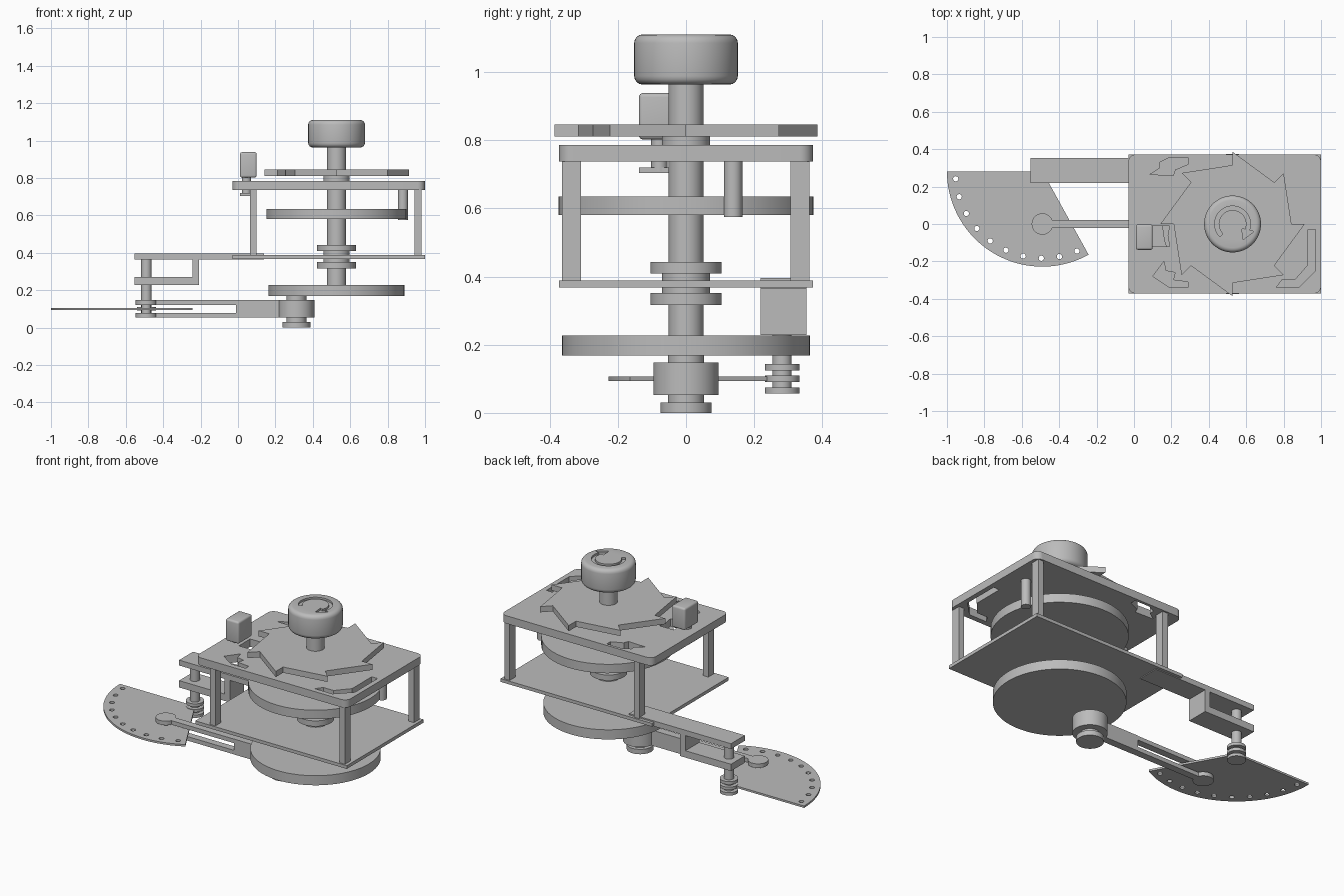
import bpy, bmesh
from math import sin, cos, pi, radians

cube = bpy.data.objects.get("Cube")
if cube:
    bpy.data.objects.remove(cube, do_unlink=True)

grey = bpy.data.materials.new("plain grey")
grey.use_nodes = True
GREY = (0.5, 0.5, 0.5, 1)
grey.diffuse_color = GREY
grey.node_tree.nodes["Principled BSDF"].inputs["Base Color"].default_value = GREY
parts = []


def prism(name, outline, z0, z1):
    """Extrude a flat outline from z0 to z1."""
    bm = bmesh.new()
    face = bm.faces.new([bm.verts.new((x, y, z0)) for x, y in outline])
    top = bmesh.ops.extrude_face_region(bm, geom=[face])["geom"]
    for v in top:
        if isinstance(v, bmesh.types.BMVert):
            v.co.z = z1
    bmesh.ops.recalc_face_normals(bm, faces=bm.faces)
    mesh = bpy.data.meshes.new(name)
    bm.to_mesh(mesh)
    bm.free()
    mesh.materials.append(grey)
    obj = bpy.data.objects.new(name, mesh)
    bpy.context.collection.objects.link(obj)
    parts.append(obj)
    return obj


def box(name, x0, x1, y0, y1, z0, z1):
    return prism(name, [(x0, y0), (x1, y0), (x1, y1), (x0, y1)], z0, z1)


def arc(x, y, r, a0, a1, n):
    return [(x + r * cos(radians(a0 + (a1 - a0) * i / n)),
             y + r * sin(radians(a0 + (a1 - a0) * i / n))) for i in range(n + 1)]


def disc(name, x, y, r, z0, z1, n=64):
    return prism(name, arc(x, y, r, 0, 360, n)[:-1], z0, z1)


def apply(obj, mod):
    bpy.context.view_layer.objects.active = obj
    with bpy.context.temp_override(object=obj, active_object=obj):
        bpy.ops.object.modifier_apply(modifier=mod.name)


def cut(obj, cutter):
    mod = obj.modifiers.new("cut", "BOOLEAN")
    mod.operation, mod.solver, mod.object = "DIFFERENCE", "EXACT", cutter
    apply(obj, mod)
    parts.remove(cutter)
    bpy.data.objects.remove(cutter, do_unlink=True)


def bevel(obj, width):
    mod = obj.modifiers.new("round", "BEVEL")
    mod.width, mod.segments, mod.limit_method = width, 4, "ANGLE"
    apply(obj, mod)


CX = 0.527                      # main shaft axis
X0, X1, Y = -0.03, 1.0, 0.372   # frame size

# Frame: two plates and four posts
r = 0.04
corners = [(X1 - r, Y - r, 0), (X0 + r, Y - r, 90), (X0 + r, r - Y, 180), (X1 - r, r - Y, 270)]
top_plate = prism("top_plate", [p for x, y, a in corners for p in arc(x, y, r, a, a + 90, 8)],
                  0.737, 0.785)
windows = [
    [(.14, .33), (.19, .355), (.29, .355), (.29, .32), (.22, .29), (.21, .26), (.085, .265), (.14, .30)],
    [(.10, -.28), (.16, -.2), (.17, -.25), (.22, -.26), (.21, -.30), (.29, -.31), (.29, -.34), (.19, -.34)],
    [(.93, -.03), (.97, -.03), (.97, -.25), (.88, -.34), (.76, -.34), (.79, -.3), (.86, -.3), (.93, -.22)],
    [(.09, -.01), (.19, -.01), (.18, -.06), (.19, -.12), (.09, -.12)],
]
for w in windows:
    cut(top_plate, prism("window_cutter", w, 0.7, 0.8))
box("bottom_plate", X0, X1, -Y, Y, 0.368, 0.388)
for side, px in (("left", 0.945), ("right", 0.064)):
    for end, py in (("front", -0.363), ("back", 0.307)):
        box(f"{end}_{side}_post", px, px + 0.036, py, py + 0.055, 0.388, 0.737)

# Main shaft with collars and flywheel
disc("main_shaft", CX, 0, 0.051, 0.2, 0.98)
for name, rad, z0, z1 in (("ratchet_collar", 0.07, 0.785, 0.811),
                          ("upper_collar", 0.104, 0.409, 0.443),
                          ("upper_bush", 0.07, 0.388, 0.409),
                          ("lower_bush", 0.07, 0.352, 0.368),
                          ("lower_collar", 0.104, 0.317, 0.352),
                          ("flywheel", 0.363, 0.168, 0.227)):
    disc(name, CX, 0, rad, z0, z1, 96)

# Knob with a turning arrow sunk into its top
knob = disc("knob", CX, 0, 0.152, 0.963, 1.11)
bevel(knob, 0.025)
cut(knob, prism("arrow_cutter", arc(CX, 0, 0.096, -25, 225, 32) + arc(CX, 0, 0.074, 225, -25, 32),
                1.098, 1.13))
cut(knob, prism("arrow_tip_cutter", [(CX + 0.115, -0.04), (CX + 0.05, -0.025), (CX + 0.055, -0.085)],
                1.098, 1.13))

# Ratchet wheel with eight saw teeth
teeth = []
for i in range(8):
    a = radians(90 - 45 * i)
    teeth += [(CX + rad * cos(a), rad * sin(a)) for rad in (0.315, 0.386)]
prism("ratchet_wheel", teeth, 0.811, 0.846)

# Spiral spring: inner coils growing into one full outer turn, with its anchor
outer, inner = [], []
STEPS, TURNS, END = 240, 4, radians(21)
for i in range(STEPS + 1):
    t = i / STEPS
    a = END - 2 * pi * TURNS * (1 - t)
    rad = min(0.362, 0.055 + 0.307 * t * TURNS / (TURNS - 1))
    for side, half in ((outer, 0.013), (inner, -0.013)):
        side.append((CX + (rad + half) * cos(a), (rad + half) * sin(a)))
prism("spiral_spring", outer + inner[::-1], 0.58, 0.635)
disc("spring_anchor", 0.882, 0.138, 0.027, 0.575, 0.737, 32)

# Pawl block with its stem and foot
block = box("pawl_block", 0.01, 0.1, -0.138, -0.003, 0.802, 0.938)
bevel(block, 0.012)
disc("pawl_stem", 0.045, -0.078, 0.024, 0.71, 0.81, 32)
box("pawl_foot", 0.01, 0.068, -0.138, -0.045, 0.704, 0.72)

# Crank pin under the flywheel
for name, rad, z0, z1 in (("crank_neck", 0.053, 0.02, 0.168),
                          ("crank_roller", 0.096, 0.053, 0.148),
                          ("crank_cap", 0.075, 0.0, 0.03)):
    disc(name, 0.312, 0, rad, z0, z1)

# Forked connecting rod
PX, PY = -0.49, 0.282
box("rod_root", -0.01, 0.25, -0.023, 0.023, 0.053, 0.148)
for name, z0, z1 in (("upper", 0.122, 0.147), ("lower", 0.053, 0.078)):
    box(f"{name}_rod", PX, 0.0, -0.022, 0.022, z0, z1)
    disc(f"{name}_rod_eye", PX, 0, 0.057, z0, z1, 48)
disc("rod_pin", PX, 0, 0.025, 0.06, 0.14, 32)

# Swinging sector with a row of holes
sector = prism("sector_plate", [(PX, PY)] + arc(PX, PY, 0.51, 180, 299, 64), 0.094, 0.106)
for i in range(10):
    hx, hy = arc(PX, PY, 0.465, 185, 293.4, 9)[i]
    cut(sector, disc("hole_cutter", hx, hy, 0.014, 0.05, 0.15, 20))
disc("sector_shaft", PX, PY, 0.028, 0.06, 0.38, 32)
for name, z0, z1 in (("upper", 0.125, 0.143), ("middle", 0.091, 0.109), ("lower", 0.057, 0.075)):
    disc(f"{name}_sector_collar", PX, PY, 0.051, z0, z1, 48)

# Bracket carrying the sector shaft
box("bracket_top", -0.553, 0.14, 0.218, 0.353, 0.363, 0.396)
box("bracket_web", -0.243, -0.208, 0.218, 0.353, 0.228, 0.37)
box("bracket_bottom", -0.553, -0.208, 0.218, 0.353, 0.228, 0.27)

# Smooth the round walls, keep the edges crisp
bpy.ops.object.select_all(action="DESELECT")
for obj in parts:
    obj.select_set(True)
bpy.context.view_layer.objects.active = parts[0]
bpy.ops.object.shade_smooth_by_angle(angle=radians(30))
